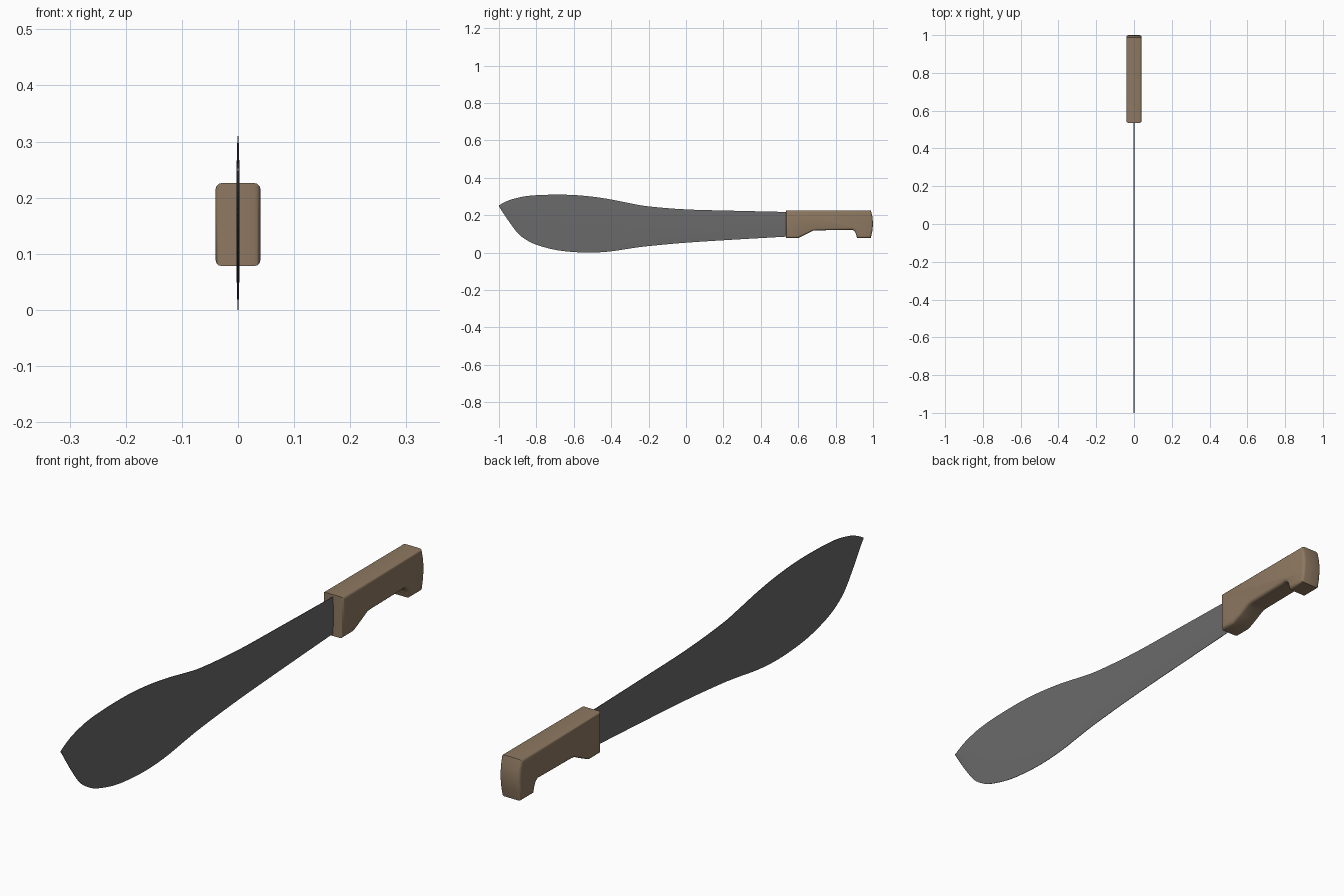
import bpy, bmesh
from mathutils import Vector

if "Cube" in bpy.data.objects:
    bpy.data.objects.remove(bpy.data.objects["Cube"])


def material(name, rgb):
    m = bpy.data.materials.new(name)
    m.diffuse_color = (*rgb, 1)
    m.use_nodes = True
    m.node_tree.nodes["Principled BSDF"].inputs["Base Color"].default_value = m.diffuse_color
    return m


def finish(bm, name, mat, angle):
    bmesh.ops.recalc_face_normals(bm, faces=bm.faces[:])
    me = bpy.data.meshes.new(name)
    bm.to_mesh(me)
    bm.free()
    me.materials.append(mat)
    ob = bpy.data.objects.new(name, me)
    bpy.context.collection.objects.link(ob)
    bpy.ops.object.select_all(action='DESELECT')
    ob.select_set(True)
    bpy.context.view_layer.objects.active = ob
    bpy.ops.object.shade_smooth_by_angle(angle=angle)
    return ob


def smooth_path(pts, steps):
    """Catmull-Rom curve through the points."""
    p = [Vector(q) for q in pts]
    p = [2 * p[0] - p[1]] + p + [2 * p[-1] - p[-2]]
    out = []
    for i in range(1, len(p) - 2):
        a, b, c, d = p[i - 1:i + 3]
        for k in range(steps):
            t = k / steps
            out.append(0.5 * (2 * b + (c - a) * t + (2 * a - 5 * b + 4 * c - d) * t * t
                              + (3 * b - a - 3 * c + d) * t ** 3))
    return out + [p[-2]]


steel = material("dark steel", (0.145, 0.145, 0.145))
wood = material("brown wood", (0.27, 0.19, 0.12))

# Blade: stations of (y, cutting edge z, spine z), thin lens section
stations = [(-1.0, .247, .253), (-.975, .208, .267), (-.94, .157, .282),
            (-.90, .105, .293), (-.86, .072, .301), (-.80, .042, .307),
            (-.70, .015, .310), (-.60, .003, .308), (-.50, .000, .299),
            (-.40, .007, .284), (-.30, .022, .264), (-.20, .035, .247),
            (0, .053, .231), (.25, .069, .224), (.60, .089, .216)]
section = [(0, .0008), (.25, .003), (.75, .003), (1, .001)]
bm = bmesh.new()
rings = []
for y, lo, hi in smooth_path(stations, 4):
    loop = [(w, f) for f, w in section] + [(-w, f) for f, w in reversed(section)]
    rings.append([bm.verts.new((x, y, lo + (hi - lo) * f)) for x, f in loop])
n = len(rings[0])
for a, b in zip(rings, rings[1:]):
    for i in range(n):
        j = (i + 1) % n
        bm.faces.new((a[i], a[j], b[j], b[i]))
bm.faces.new(rings[0])
bm.faces.new(rings[-1])
finish(bm, "blade", steel, 0.6)

# Handle: side profile with finger recess and curved butt, rounded long edges
profile = [(.535, .078), (.60, .078), (.64, .097), (.68, .117), (.70, .119),
           (.87, .121), (.89, .122), (.901, .115), (.908, .100), (.915, .078),
           (.988, .078), (.996, .115), (1.0, .15), (.997, .19), (.988, .226),
           (.535, .226)]
bm = bmesh.new()
side = bm.faces.new([bm.verts.new((-.04, y, z)) for y, z in profile])
new = bmesh.ops.extrude_face_region(bm, geom=[side])['geom']
bmesh.ops.translate(bm, vec=(.08, 0, 0), verts=[v for v in new if isinstance(v, bmesh.types.BMVert)])
bmesh.ops.recalc_face_normals(bm, faces=bm.faces[:])
rims = [e for e in bm.edges if abs(e.verts[0].co.x - e.verts[1].co.x) < 1e-6]
bmesh.ops.bevel(bm, geom=rims, offset=.011, segments=3, profile=.5, affect='EDGES')
finish(bm, "handle", wood, 0.6)
